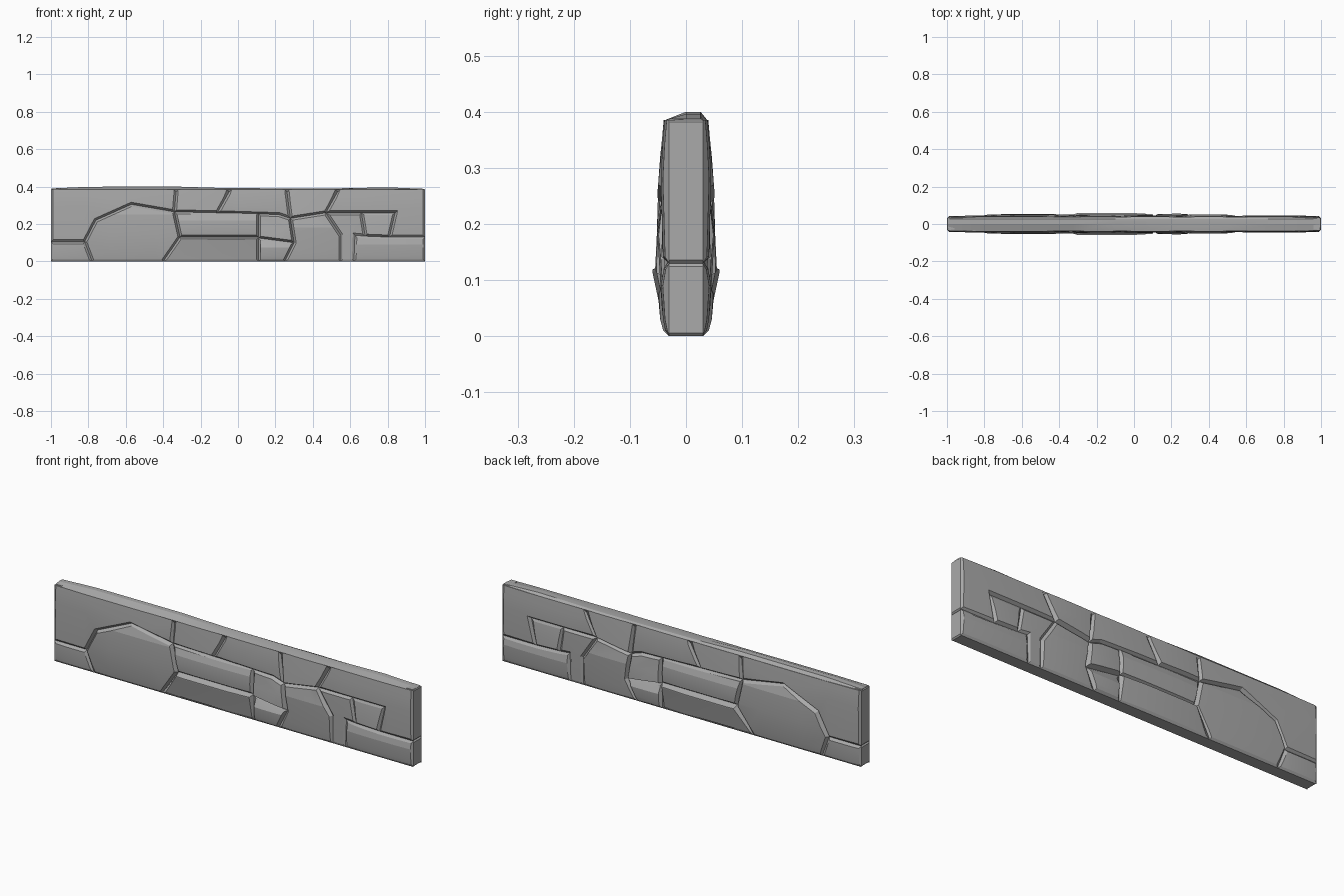
import bpy, bmesh
from mathutils import Vector

if "Cube" in bpy.data.objects:
    bpy.data.objects.remove(bpy.data.objects["Cube"])

HALF, TOP, BEVEL = 0.03, 0.385, 0.011

stone_grey = bpy.data.materials.new("stone_grey")
stone_grey.use_nodes = True
colour = (0.4, 0.4, 0.4, 1)
stone_grey.diffuse_color = colour
stone_grey.node_tree.nodes["Principled BSDF"].inputs["Base Color"].default_value = colour


def finish(name, bm, angle=0.2):
    mesh = bpy.data.meshes.new(name)
    bm.to_mesh(mesh)
    bm.free()
    obj = bpy.data.objects.new(name, mesh)
    bpy.context.collection.objects.link(obj)
    mesh.materials.append(stone_grey)
    bpy.ops.object.select_all(action="DESELECT")
    obj.select_set(True)
    bpy.context.view_layer.objects.active = obj
    bpy.ops.object.shade_smooth_by_angle(angle=angle)
    return obj


def lerp_profile(points, t):
    if t <= points[0][0]:
        return points[0][1]
    for (a, u), (b, v) in zip(points, points[1:]):
        if t <= b:
            return u + (v - u) * (t - a) / (b - a)
    return points[-1][1]


def stone(name, outline, profile, sag=0.004):
    """Bevelled stone face; profile gives (height, depth), sag drops its sides."""
    bm = bmesh.new()
    cap = bm.faces.new([bm.verts.new((x, -HALF, z)) for x, z in outline])
    cap.normal_update()
    if cap.normal.y > 0:
        cap.normal_flip()
    rim = set(cap.verts)
    bmesh.ops.inset_individual(bm, faces=[cap], thickness=BEVEL, use_even_offset=True)
    # Facet lines across the face
    xs = [x for x, z in outline]
    lo, hi = min(xs), max(xs)
    side = (hi - lo) * 0.27
    cuts = [((0, 0, z), (0, 0, 1)) for z, d in profile]
    cuts += [((x, 0, 0), (1, 0, 0)) for x in (lo + side, hi - side)]
    for co, no in cuts:
        caps = [f for f in bm.faces if not rim & set(f.verts)]
        geom = caps + list({e for f in caps for e in f.edges}) + list({v for f in caps for v in f.verts})
        bmesh.ops.bisect_plane(bm, geom=geom, dist=1e-5, plane_co=co, plane_no=no)
    for v in bm.verts:
        if v in rim:
            continue
        x, z = v.co.x, v.co.z
        edge = max(0, lo + side - x, x - hi + side) / side
        v.co.y = -lerp_profile(profile, z) + sag * edge
        if z > TOP - BEVEL - 0.003:
            v.co.z = TOP
    obj = finish(name, bm)
    mirror = obj.modifiers.new("both_sides", "MIRROR")
    mirror.use_axis = (False, True, False)
    return obj


# Core slab with an uneven crest
bm = bmesh.new()
crest = [(-0.998, 0.39), (-0.8, 0.399), (-0.33, 0.4), (-0.1, 0.393),
         (0.25, 0.39), (0.5, 0.39), (0.8, 0.396), (0.998, 0.388)]
rings = []
for x, h in crest:
    w = HALF if abs(x) > 0.9 else 0.038
    section = [(-HALF, 0), (-HALF, 0.37), (-w, TOP), (0, h), (0.026, h),
               (w, TOP), (HALF, 0.37), (HALF, 0)]
    inset = 0.012 if abs(x) > 0.9 else 0
    rings.append([bm.verts.new((x * (1 - inset) if z < TOP else x, y, z)) for y, z in section])
for a, b in zip(rings, rings[1:]):
    for i in range(len(a)):
        j = (i + 1) % len(a)
        bm.faces.new((a[i], a[j], b[j], b[i]))
bm.faces.new(rings[0])
bm.faces.new(rings[-1])
bmesh.ops.recalc_face_normals(bm, faces=bm.faces[:])
finish("wall_core", bm)

# End blocks, split by a joint
for label, s, joint in (("left", 1, 0.13), ("right", -1, 0.105)):
    for level, z0, z1 in (("lower", 0, joint), ("upper", joint, TOP + 0.003)):
        bm = bmesh.new()
        bmesh.ops.create_cube(bm, size=1)
        for v in bm.verts:
            v.co = Vector((s * 0.98 + v.co.x * 0.04, v.co.y * 2 * HALF, z0 + (v.co.z + 0.5) * (z1 - z0)))
        rims = [e for e in bm.edges if all(v.co.x * s > 0.99 for v in e.verts)
                and abs(e.verts[0].co.z - e.verts[1].co.z) < 0.01]
        bmesh.ops.bevel(bm, geom=rims, offset=0.006, segments=1, affect="EDGES")
        finish(f"{label}_end_{level}_block", bm)

# Facing stones, the same on both sides of the wall
stone("corner_stone_right", [(-1, 0), (-0.78, 0), (-0.82, 0.105), (-1, 0.105)],
      [(0, 0.036), (0.03, 0.04), (0.08, 0.042)])
stone("top_stone_right", [(-1, 0.105), (-0.82, 0.105), (-0.76, 0.22), (-0.57, 0.305),
                          (-0.34, 0.265), (-0.33, TOP), (-1, TOP)],
      [(0.1, 0.042), (0.3, 0.046), (0.36, 0.042), (TOP, 0.038)])
stone("large_stone", [(-0.78, 0), (-0.4, 0), (-0.31, 0.13), (-0.34, 0.265),
                      (-0.57, 0.305), (-0.76, 0.22), (-0.82, 0.105)],
      [(0, 0.036), (0.04, 0.043), (0.15, 0.053), (0.25, 0.05), (0.3, 0.036)])
stone("top_stone_middle", [(-0.34, 0.265), (-0.11, 0.26), (-0.04, TOP), (-0.33, TOP)],
      [(0.27, 0.047), (0.34, 0.043), (TOP, 0.038)])
stone("top_stone_centre", [(-0.11, 0.26), (0.22, 0.25), (0.28, 0.23), (0.26, TOP), (-0.04, TOP)],
      [(0.25, 0.044), (0.29, 0.046), (0.36, 0.042), (TOP, 0.037)])
stone("middle_stone", [(-0.31, 0.13), (0.11, 0.13), (0.11, 0.26), (-0.11, 0.26), (-0.34, 0.265)],
      [(0.13, 0.046), (0.18, 0.052), (0.22, 0.05), (0.25, 0.04)])
stone("bottom_stone_middle", [(-0.4, 0), (0.11, 0), (0.11, 0.13), (-0.31, 0.13)],
      [(0, 0.036), (0.04, 0.044), (0.115, 0.06)], 0.008)
stone("centre_stone", [(0.11, 0.125), (0.3, 0.1), (0.28, 0.23), (0.22, 0.25), (0.11, 0.255)],
      [(0.12, 0.055), (0.18, 0.052), (0.24, 0.044)], 0.003)
stone("wedge_stone", [(0.11, 0), (0.25, 0), (0.3, 0.1), (0.11, 0.125)],
      [(0, 0.038), (0.03, 0.046), (0.075, 0.05), (0.11, 0.033)], 0.003)
stone("top_stone_left_middle", [(0.28, 0.23), (0.47, 0.26), (0.54, TOP), (0.26, TOP)],
      [(0.24, 0.052), (0.32, 0.046), (TOP, 0.038)])
stone("bottom_stone_left_middle", [(0.25, 0), (0.55, 0), (0.55, 0.14), (0.47, 0.26),
                                   (0.28, 0.23), (0.3, 0.1)],
      [(0, 0.036), (0.05, 0.043), (0.18, 0.051), (0.24, 0.042)])
stone("narrow_stone", [(0.55, 0), (0.62, 0), (0.625, 0.14), (0.68, 0.135), (0.66, 0.26),
                       (0.47, 0.26), (0.55, 0.14)],
      [(0, 0.034), (0.1, 0.038), (0.22, 0.041)], 0.002)
stone("square_stone", [(0.68, 0.135), (0.81, 0.13), (0.84, 0.26), (0.66, 0.26)],
      [(0.14, 0.044), (0.2, 0.042), (0.25, 0.036)], 0.002)
stone("top_stone_left", [(0.47, 0.26), (0.66, 0.26), (0.84, 0.26), (0.81, 0.13), (1, 0.13),
                         (1, TOP), (0.54, TOP)],
      [(0.14, 0.041), (0.28, 0.045), (0.34, 0.042), (TOP, 0.037)])
stone("corner_stone_left", [(0.62, 0), (1, 0), (1, 0.13), (0.81, 0.13), (0.68, 0.135), (0.625, 0.14)],
      [(0, 0.035), (0.03, 0.041), (0.09, 0.045), (0.13, 0.038)])
